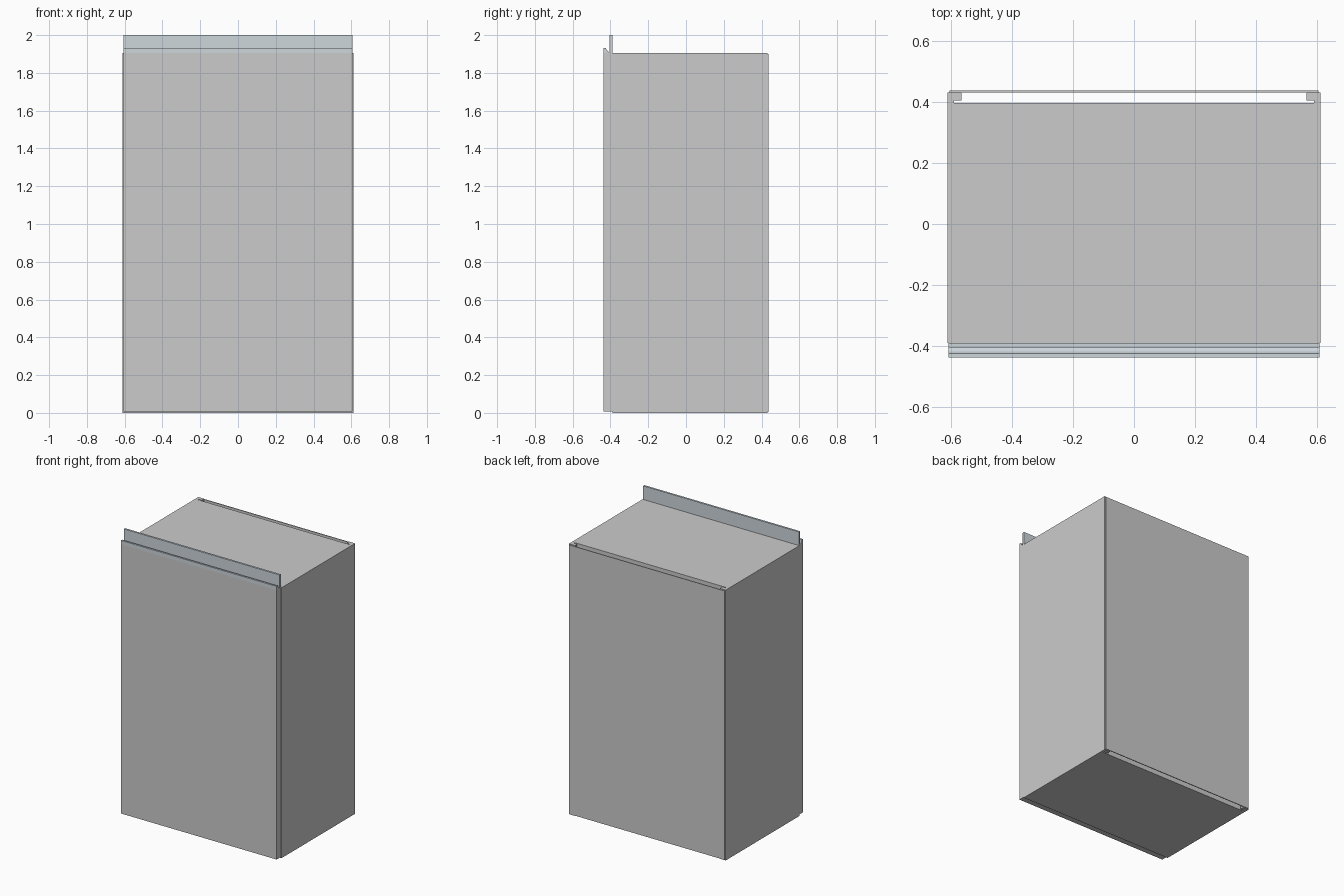
import bpy, bmesh

if "Cube" in bpy.data.objects:
    bpy.data.objects.remove(bpy.data.objects["Cube"])


def box(name, x, y, z):
    bm = bmesh.new()
    bmesh.ops.create_cube(bm, size=1)
    for v in bm.verts:
        v.co = [lo + (c + 0.5) * (hi - lo) for c, (lo, hi) in zip(v.co, (x, y, z))]
    return finish(name, bm)


def finish(name, bm):
    me = bpy.data.meshes.new(name)
    bm.to_mesh(me)
    bm.free()
    ob = bpy.data.objects.new(name, me)
    bpy.context.collection.objects.link(ob)
    return ob


W, T, H = 0.611, 0.021, 1.905      # half width, board thickness, carcass height
FRONT, BACK = -0.389, 0.431

# Carcass sides, with cleats behind the rear groove
for s, side in ((-1, "left"), (1, "right")):
    def span(a, b):
        return sorted((s * a, s * b))
    box(side + "_panel", span(W - T, W), (FRONT, BACK), (0, H))
    box(side + "_rear_cleat", span(0.565, W - T), (0.404, BACK), (0, H))

# Top, bottom and inner back, leaving an open gap behind them
inner = (-(W - T), W - T)
box("top_panel", inner, (FRONT, 0.396), (H - T, H))
box("bottom_panel", inner, (FRONT, 0.396), (0, T))
box("inner_back", inner, (0.389, 0.396), (T, H - T))

# Outer back sheet and front door
box("back_sheet", (-0.605, 0.605), (BACK, 0.437), (0.005, H - 0.005))
box("door", (-0.607, 0.607), (-0.437, FRONT - 0.001), (0.008, H))

# Extruded handle rail: front lip, curved channel, tall rear flange (y, z)
profile = [(-0.437, H), (-0.437, 1.932), (-0.424, 1.932), (-0.420, 1.922),
           (-0.415, 1.915), (-0.410, 1.911), (-0.404, 1.910), (-0.404, 2.0),
           (-0.390, 2.0), (-0.390, H)]
bm = bmesh.new()
face = bm.faces.new([bm.verts.new((-0.607, y, z)) for y, z in profile])
ext = bmesh.ops.extrude_face_region(bm, geom=[face])
bmesh.ops.translate(bm, vec=(1.214, 0, 0),
                    verts=[g for g in ext["geom"] if isinstance(g, bmesh.types.BMVert)])
bmesh.ops.recalc_face_normals(bm, faces=bm.faces)
rail = finish("handle_rail", bm)
metal = bpy.data.materials.new("blue_grey_metal")
metal.diffuse_color = (0.62, 0.68, 0.72, 1)
metal.use_nodes = True
metal.node_tree.nodes["Principled BSDF"].inputs["Base Color"].default_value = metal.diffuse_color
rail.data.materials.append(metal)
bpy.context.view_layer.objects.active = rail
rail.select_set(True)
bpy.ops.object.shade_smooth_by_angle()
